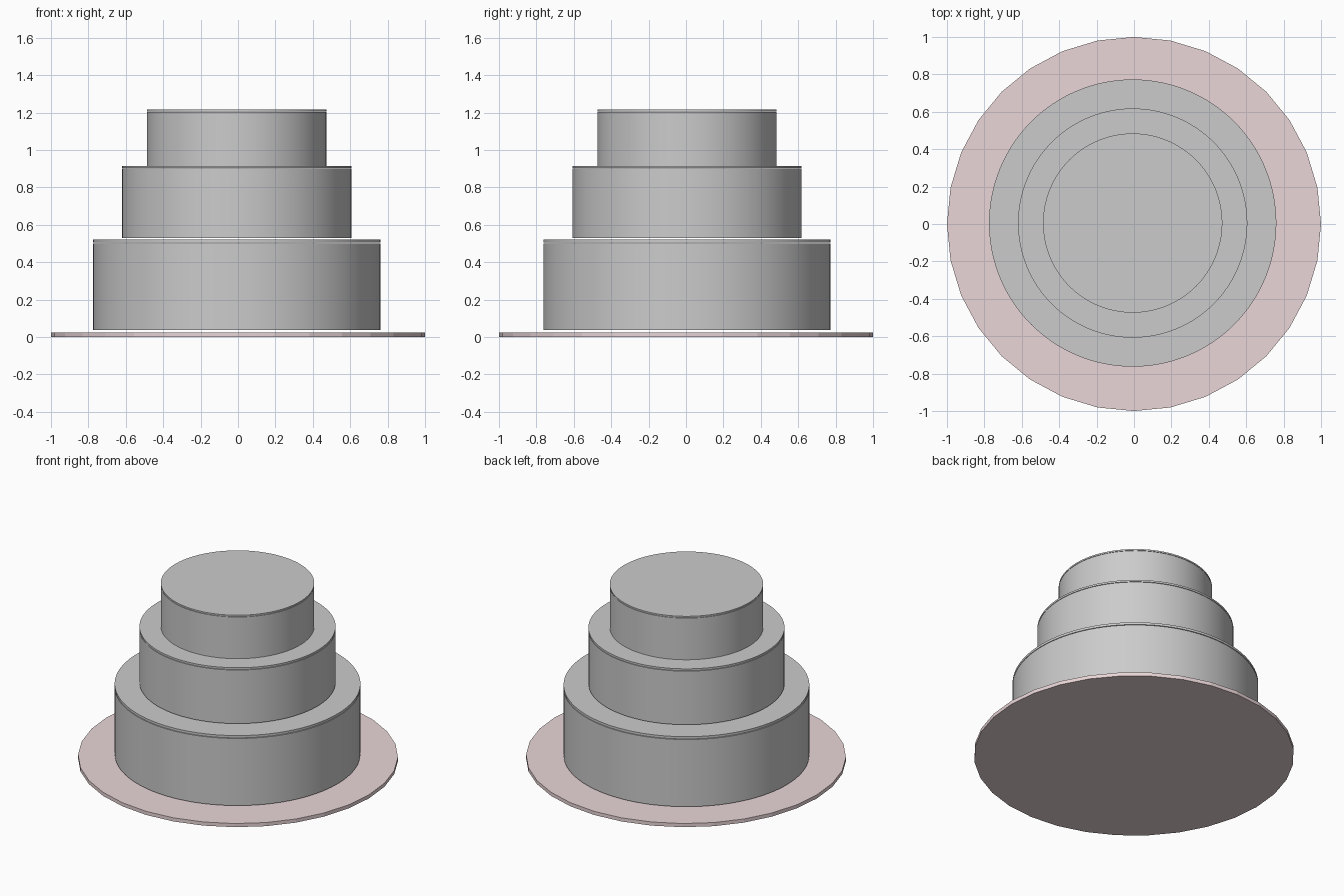
import bpy
from math import radians, pi

if "Cube" in bpy.data.objects:
    bpy.data.objects.remove(bpy.data.objects["Cube"])


def disc(name, radius, z0, z1, sides, x=0.0, y=0.0):
    bpy.ops.mesh.primitive_cylinder_add(
        vertices=sides, radius=radius, depth=z1 - z0,
        location=(x, y, (z0 + z1) / 2))
    obj = bpy.context.object
    obj.name = name
    return obj


# Faceted pink serving plate
plate = disc("plate", 1.0, 0.0, 0.025, 32)
pink = bpy.data.materials.new("pink")
pink.diffuse_color = (0.82, 0.67, 0.68, 1.0)
pink.use_nodes = True
pink.node_tree.nodes["Principled BSDF"].inputs["Base Color"].default_value = pink.diffuse_color
plate.data.materials.append(pink)

# Three tiers: the same cake and thin icing lid, scaled down
tiers = [("bottom", 1.0, 0.037), ("middle", 0.798, 0.530), ("top", 0.624, 0.914)]
for label, s, z in tiers:
    parts = [("cake", 0.0, 0.463), ("icing_lid", 0.467, 0.483)]
    for part, low, high in parts:
        obj = disc(f"{label}_{part}", 0.768 * s, z + low * s, z + high * s,
                   128, -0.007, 0.005)
        bpy.ops.object.shade_smooth_by_angle(angle=radians(30))
